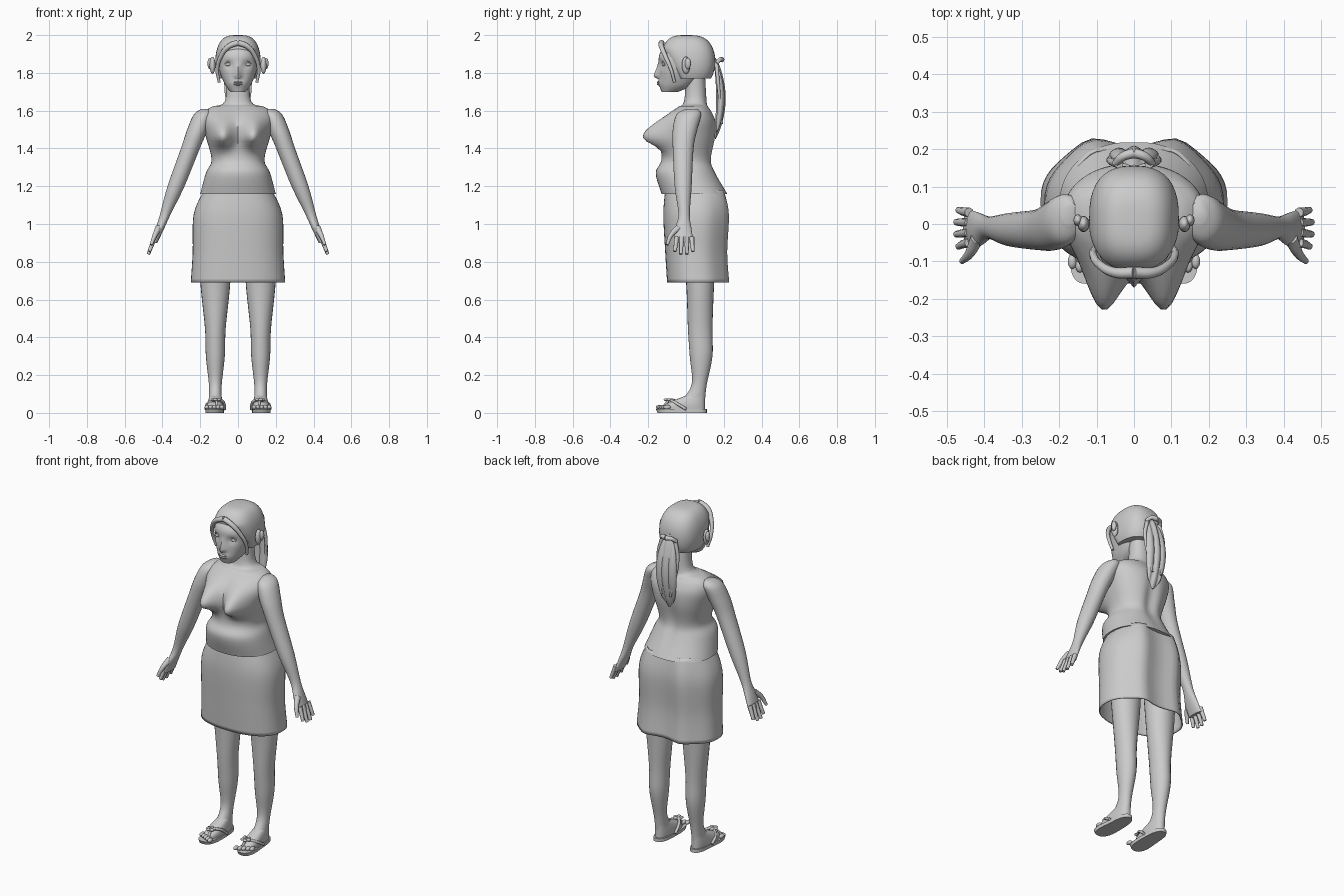
import bpy, bmesh, math
from mathutils import Matrix, Vector

if "Cube" in bpy.data.objects:
    bpy.data.objects.remove(bpy.data.objects["Cube"])

grey = bpy.data.materials.new("plain_grey")
grey.use_nodes = True
grey.diffuse_color = (0.6, 0.6, 0.6, 1)
grey.node_tree.nodes["Principled BSDF"].inputs["Base Color"].default_value = grey.diffuse_color


def finish(name, mesh, mirror):
    mesh.materials.clear()
    mesh.materials.append(grey)
    mesh.shade_smooth()
    mesh.set_sharp_from_angle(angle=math.radians(50))
    ob = bpy.data.objects.new(name, mesh)
    bpy.context.collection.objects.link(ob)
    if mirror:
        ob.modifiers.new("Mirror", 'MIRROR').use_mirror_merge = False
    return ob


def spline(before, start, end, after, t):
    return [q + t / 2 * (r - p + t * (2 * p - 5 * q + 4 * r - s + t * (3 * (q - r) + s - p)))
            for p, q, r, s in zip(before, start, end, after)]


def rounded(value, power):
    return math.copysign(abs(value) ** (2 / power), value)


def loft(name, rows, centre=lambda z: 0, sides=32, steps=5, power=2,
         shape=lambda p, side: p, caps=True, mirror=False):
    """Skin level rings; each row holds height, half width, front y and back y."""
    padded = [rows[0], *rows, rows[-1]]
    path = [spline(*padded[i:i + 4], step / steps)
            for i in range(len(rows) - 1) for step in range(steps)]
    path.append(rows[-1])
    bm = bmesh.new()
    rings = []
    for z, width, front, back in path:
        ring = []
        for k in range(sides):
            angle = math.tau * k / sides
            side = math.sin(angle)
            x = centre(z) + width * rounded(math.cos(angle), power)
            y = (front + back) / 2 + (back - front) / 2 * rounded(side, power)
            ring.append(bm.verts.new(shape(Vector((x, y, z)), side)))
        rings.append(ring)
    for low, high in zip(rings, rings[1:]):
        for k in range(sides):
            bm.faces.new((low[k - 1], low[k], high[k], high[k - 1]))
    if caps:
        bm.faces.new(rings[0])
        bm.faces.new(rings[-1])
    bmesh.ops.recalc_face_normals(bm, faces=bm.faces)
    mesh = bpy.data.meshes.new(name)
    bm.to_mesh(mesh)
    bm.free()
    return finish(name, mesh, mirror)


def blobs(name, centres, radii, mirror=True):
    """Equal ellipsoids at the given centres."""
    bm = bmesh.new()
    for centre in centres:
        place = Matrix.Translation(centre) @ Matrix.Diagonal((*radii, 1))
        bmesh.ops.create_uvsphere(bm, u_segments=14, v_segments=8, radius=1, matrix=place)
    mesh = bpy.data.meshes.new(name)
    bm.to_mesh(mesh)
    bm.free()
    finish(name, mesh, mirror)


def tube(name, points, start, end):
    """Mirrored pair of tapering tubes through the points."""
    curve = bpy.data.curves.new(name, 'CURVE')
    curve.dimensions = '3D'
    curve.bevel_depth = 1
    curve.bevel_resolution = 2
    curve.use_fill_caps = True
    line = curve.splines.new('BEZIER')
    line.bezier_points.add(len(points) - 1)
    line.resolution_u = 5
    for i, (knot, point) in enumerate(zip(line.bezier_points, points)):
        knot.co = point
        knot.radius = start + (end - start) * i / (len(points) - 1)
        knot.handle_left_type = knot.handle_right_type = 'AUTO'
    helper = bpy.data.objects.new(name + "_path", curve)
    mesh = bpy.data.meshes.new_from_object(helper)
    bpy.data.objects.remove(helper)
    finish(name, mesh, mirror=True)


def bell(distance, width):
    return math.exp(-(distance / width) ** 2)


# Torso with bust and spine groove
def torso_shape(p, side):
    if side < 0:
        tall = 0.085 if p.z > 1.46 else 0.052
        bust = bell(abs(p.x) - 0.085, 0.058) * bell(p.z - 1.46, tall)
        p.y -= 0.115 * bust * min(1, -2 * side)
    else:
        p.y -= 0.02 * bell(p.x, 0.035) * bell(p.z - 1.4, 0.15)
    return p


loft("torso", [(1.16, .2, -.13, .22), (1.27, .17, -.16, .16), (1.34, .14, -.13, .14),
               (1.46, .17, -.13, .16), (1.54, .19, -.12, .16), (1.59, .18, -.08, .14),
               (1.62, .14, -.04, .12), (1.65, .07, -.01, .11), (1.8, .06, 0, .1)],
     sides=64, power=2.2, shape=torso_shape)


# Skirt, fuller at the seat
def skirt_shape(p, side):
    if side > 0:
        p.y += 0.03 * side * (bell(abs(p.x) - 0.12, 0.06) - 0.3)
    return p


skirt = loft("skirt", [(1.18, .18, -.11, .2), (1.05, .235, -.12, .22),
                       (.85, .24, -.11, .21), (.69, .25, -.1, .22)],
             sides=48, power=2.4, shape=skirt_shape, caps=False)
skirt.modifiers.new("Solidify", 'SOLIDIFY').thickness = 0.006


# Legs, feet and sandals
def leg_line(z):
    return 0.12


def foot_shape(p, side):
    ahead = max(0, -p.y)
    p.x += ahead * (0.05 + 1.5 * (p.x - leg_line(p.z)))
    return p


loft("legs", [(1, .09, -.03, .17), (.7, .08, 0, .15), (.45, .055, .01, .14),
              (.3, .05, .02, .14), (.15, .034, .03, .11), (.06, .035, -.03, .1)],
     centre=leg_line, sides=24, mirror=True)
loft("feet", [(.1, .03, .02, .1), (.05, .04, -.1, .1), (.02, .04, -.12, .1)],
     centre=leg_line, power=2.4, shape=foot_shape, mirror=True)
loft("sandal_soles", [(.02, .045, -.16, .11), (0, .045, -.15, .11)],
     centre=leg_line, steps=2, power=2.6, shape=foot_shape, mirror=True)
blobs("toes", [(.085 + .02 * i, .01 * i - .14, .03) for i in range(5)], (.012, .02, .012))
knot = Vector((.115, -.09, .07))
tube("outer_straps", [(.17, 0, .02), (.16, -.05, .05), knot], .008, .008)
tube("inner_straps", [(.07, 0, .02), (.08, -.05, .06), knot], .008, .008)
tube("toe_posts", [knot, (.11, -.12, .03)], .008, .006)
turn = Matrix.Rotation(math.tau / 5, 3, 'Z')
petal = Vector((.017, 0, 0))
petals = []
for i in range(5):
    petals.append(knot + petal)
    petal = turn @ petal
blobs("sandal_flowers", petals, (.012, .012, .007))


# Arms and hands
def arm_line(z):
    return 0.18 + 0.38 * (1.59 - z)


loft("arms", [(1.61, .02, 0, .06), (1.58, .05, -.05, .08), (1.5, .055, -.07, .06),
              (1.4, .05, -.07, .04), (1.2, .045, -.06, .03), (1.05, .028, -.04, .02),
              (.97, .022, -.06, .03), (.9, .015, -.06, .04)],
     centre=arm_line, sides=24, mirror=True)
for i, finger in enumerate(("index", "middle", "ring", "little")):
    y = 0.027 * i - 0.05
    tip = 0.855 if finger in ("index", "little") else 0.84
    tube(finger + "_fingers", [(arm_line(z) + .01, y * spread, z)
                               for z, spread in ((.93, 1), (.88, 1.1), (tip, 1.2))], .013, .009)
tube("thumbs", [(.42, -.04, .98), (.44, -.08, .94), (.46, -.1, .89)], .018, .008)


# Head with nose, eye sockets and mouth
def face_shape(p, side):
    if side < 0:
        rise = (p.z - 1.765) * 10
        if 0 < rise < 1:
            p.y -= 0.04 * (1 - rise) * min(1, rise * 6) * bell(p.x, 0.016)
        p.y += 0.012 * bell(abs(p.x) - 0.05, 0.022) * bell(p.z - 1.845, 0.02)
        p.y -= 0.008 * bell(p.x, 0.035) * bell(p.z - 1.745, 0.016)
    return p


loft("head", [(1.7, .04, -.13, -.04), (1.74, .07, -.14, .04), (1.82, .1, -.14, .1),
              (1.9, .1, -.14, .12), (1.97, .06, -.08, .08)],
     sides=56, steps=8, power=2.3, shape=face_shape)
blobs("eyes", [(.05, -.115, 1.845)], (.02, .012, .01))
tube("eyelids", [(.03, -.125, 1.845), (.05, -.125, 1.86), (.07, -.115, 1.845)], .003, .003)
blobs("lips", [(0, -.145, 1.75), (0, -.145, 1.74)], (.024, .009, .006), mirror=False)
blobs("ears", [(.135, 0, 1.84)], (.016, .022, .046))
blobs("ear_rims", [(.15, .01, 1.85)], (.012, .016, .03))


# Swept-back hair, receding below the hairline
def hair_shape(p, side):
    if side < 0:
        p.y *= 1 - 4 * max(0, 1.93 - p.z)
    return p


cap_rows = []
for latitude in range(-40, 90, 8):
    angle = math.radians(latitude)
    size = math.cos(angle) ** 0.6
    cap_rows.append((1.86 + .14 * math.sin(angle), .12 * size, -.135 * size, .155 * size))
loft("hair_cap", cap_rows, sides=40, steps=2, power=2.6, shape=hair_shape)
tube("front_locks", [(0, -.13, 1.96), (.05, -.13, 1.94), (.09, -.11, 1.89),
                     (.11, -.08, 1.82), (.1, -.06, 1.75)], .016, .008)


# Ponytail with grooves between strands
def tail_shape(p, side):
    p.y -= 0.012 * side * bell(abs(p.x) - 0.022, 0.01)
    return p


tail_rows = []
for i in range(11):
    swell = math.sin(math.pi * i / 10)
    size = max(0.1, abs(swell) ** 0.5)
    middle = 0.155 + 0.03 * swell
    tail_rows.append((1.88 - .043 * i, .066 * size, middle - .025 * size, middle + .025 * size))
loft("ponytail", tail_rows, sides=36, steps=3, shape=tail_shape)
tube("hair_tie", [(.05, .16, 1.85), (.03, .18, 1.87), (0, .19, 1.87)], .01, .014)
tube("side_strands", [(.04, .16, 1.86), (.065, .17, 1.75), (.03, .19, 1.53)], .012, .006)
